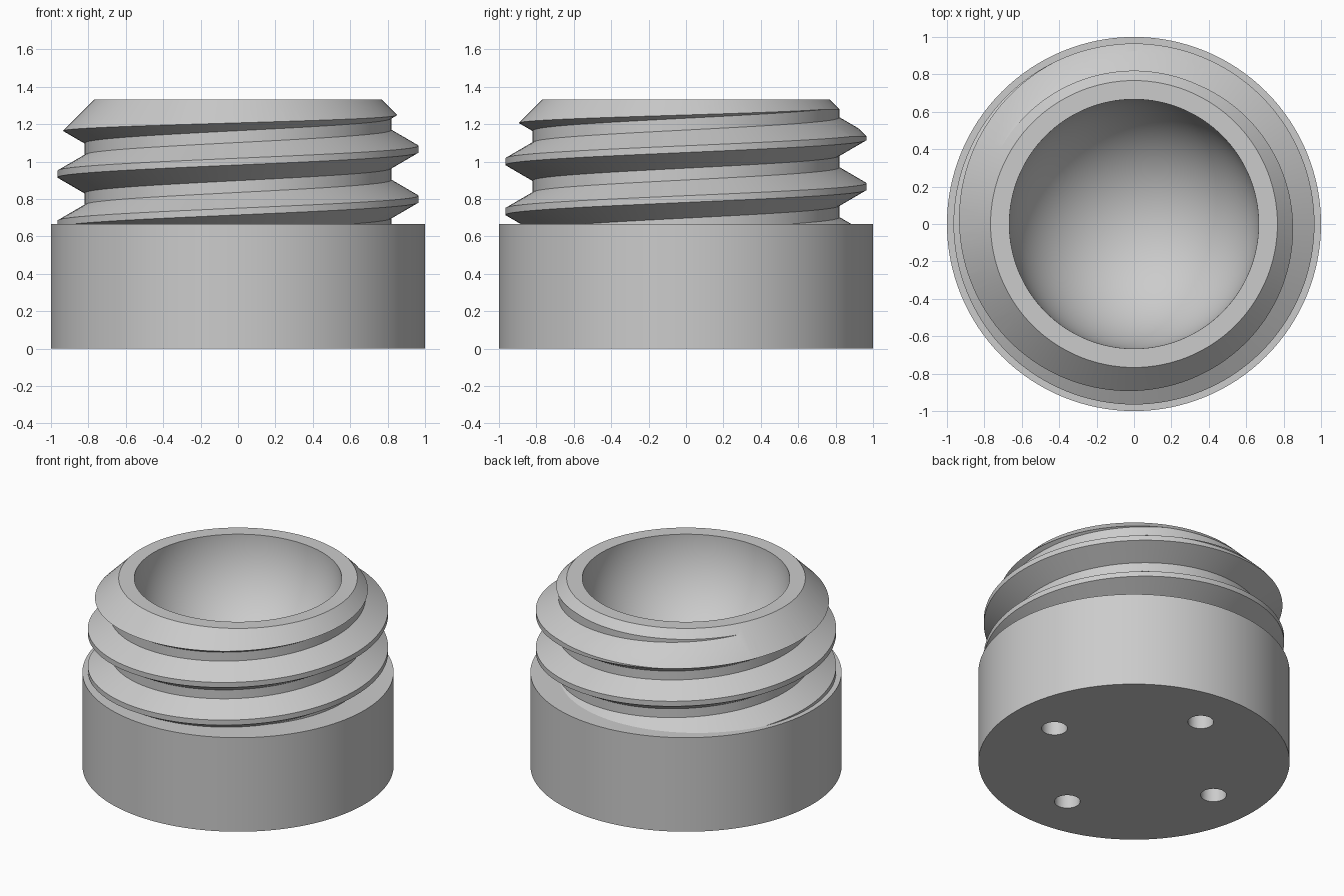
import bpy, bmesh, math
from mathutils import Matrix, Vector

if "Cube" in bpy.data.objects:
    bpy.data.objects.remove(bpy.data.objects["Cube"], do_unlink=True)

SEG = 128            # segments per turn
BASE_H, TOP = 0.667, 1.333
PITCH = 0.267

grey = bpy.data.materials.new("plain grey")
grey.use_nodes = True
grey.diffuse_color = (0.6, 0.6, 0.6, 1)
grey.node_tree.nodes["Principled BSDF"].inputs["Base Color"].default_value = (0.6, 0.6, 0.6, 1)


def finish(name, bm):
    bmesh.ops.recalc_face_normals(bm, faces=bm.faces)
    mesh = bpy.data.meshes.new(name)
    bm.to_mesh(mesh)
    bm.free()
    mesh.materials.append(grey)
    obj = bpy.data.objects.new(name, mesh)
    bpy.context.collection.objects.link(obj)
    return obj


def cone(name, r1, r2, z1, z2, x=0, y=0, seg=SEG):
    bm = bmesh.new()
    bmesh.ops.create_cone(bm, cap_ends=True, segments=seg, radius1=r1, radius2=r2,
                          depth=z2 - z1, matrix=Matrix.Translation((x, y, (z1 + z2) / 2)))
    return finish(name, bm)


def boolean(target, tool, operation):
    bpy.context.view_layer.objects.active = target
    mod = target.modifiers.new(operation.lower(), 'BOOLEAN')
    mod.operation = operation
    mod.solver = 'EXACT'
    mod.object = tool
    bpy.ops.object.modifier_apply(modifier=mod.name)
    bpy.data.objects.remove(tool, do_unlink=True)


def threaded_rod(name):
    # One profile (radius, height) swept along a helix; each turn joins the next
    profile = [(0.82, -0.102), (0.965, -0.018), (0.965, 0.018), (0.82, 0.102)]
    turns = 6
    bm = bmesh.new()
    rows = []
    for k in range(turns * SEG + 1):
        a = 2 * math.pi * k / SEG
        z = 0.8 + PITCH * (k / SEG - turns / 2)
        rows.append([bm.verts.new((r * math.cos(a), r * math.sin(a), z + dz))
                     for r, dz in profile])
    for k in range(turns * SEG):
        for j in range(3):
            bm.faces.new((rows[k][j], rows[k + 1][j], rows[k + 1][j + 1], rows[k][j + 1]))
        if k + SEG + 1 < len(rows):
            bm.faces.new((rows[k][3], rows[k + 1][3], rows[k + 1 + SEG][0], rows[k + SEG][0]))
    # Close both ends with fans to the axis
    rim = [e for e in bm.edges if e.is_boundary]
    low, high = bm.verts.new((0, 0, -0.5)), bm.verts.new((0, 0, 2.3))
    for e in rim:
        mid = (e.verts[0].co.z + e.verts[1].co.z) / 2
        bm.faces.new((e.verts[0], e.verts[1], low if mid < 0.8 else high))
    return finish(name, bm)


# Threaded neck, trimmed by a 45 degree chamfer cone
neck = threaded_rod("threaded_neck")
chamfer = cone("chamfer_trim", TOP + 0.767 - 0.5, 0.767, 0.5, TOP)
boolean(neck, chamfer, 'INTERSECT')

# Round base joined to the neck
body = cone("threaded_cup", 1, 1, 0, BASE_H)
boolean(body, neck, 'UNION')

# Hemispherical bowl
bm = bmesh.new()
bmesh.ops.create_uvsphere(bm, u_segments=SEG, v_segments=49, radius=0.667,
                          matrix=Matrix.Translation((0, 0, TOP)))
boolean(body, finish("bowl_cutter", bm), 'DIFFERENCE')

# Four round sockets in the underside
for i in range(4):
    a = i * math.pi / 2
    hole = cone("socket_cutter", 0.083, 0.083, -0.1, 0.2,
                0.667 * math.cos(a), 0.667 * math.sin(a), 32)
    boolean(body, hole, 'DIFFERENCE')

bpy.ops.object.select_all(action='DESELECT')
body.select_set(True)
bpy.context.view_layer.objects.active = body
bpy.ops.object.shade_smooth_by_angle(angle=math.radians(25))
